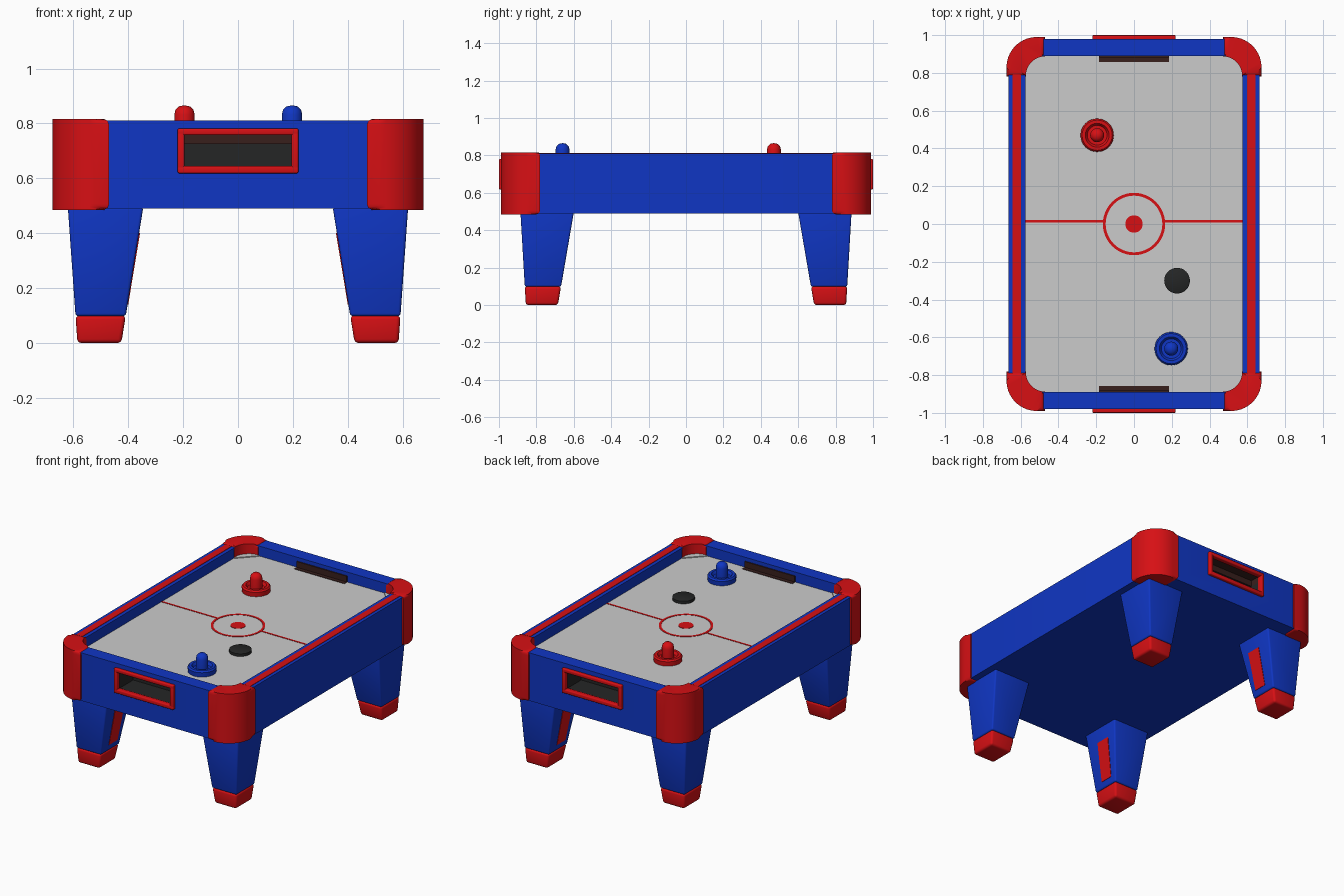
import bpy, bmesh
from math import sin, cos, pi

if "Cube" in bpy.data.objects:
    bpy.data.objects.remove(bpy.data.objects["Cube"], do_unlink=True)


def material(name, rgb):
    m = bpy.data.materials.new(name)
    m.use_nodes = True
    m.diffuse_color = (*rgb, 1)
    bsdf = m.node_tree.nodes["Principled BSDF"]
    bsdf.inputs["Base Color"].default_value = (*rgb, 1)
    bsdf.inputs["Roughness"].default_value = 0.6
    return m


BLUE = material("royal blue", (0.005, 0.037, 0.55))
RED = material("bright red", (0.68, 0.005, 0.007))
WHITE = material("light grey", (0.6, 0.6, 0.6))
DARK = material("charcoal", (0.018, 0.019, 0.019))
BROWN = material("dark brown", (0.04, 0.014, 0.012))

FIELD = 0.744
RIM = 0.81


def finish(name, bm, mat, smooth=True):
    bmesh.ops.recalc_face_normals(bm, faces=bm.faces)
    mesh = bpy.data.meshes.new(name)
    bm.to_mesh(mesh)
    bm.free()
    mesh.materials.append(mat)
    ob = bpy.data.objects.new(name, mesh)
    bpy.context.collection.objects.link(ob)
    if smooth:
        shade(ob)
    return ob


def shade(ob):
    bpy.ops.object.select_all(action="DESELECT")
    ob.select_set(True)
    bpy.context.view_layer.objects.active = ob
    bpy.ops.object.shade_smooth_by_angle(angle=0.6)


def loft(name, low, high, z0, z1, mat, bevel=0, sides=False):
    """Solid between two matching outlines, with rounded cap edges (and sides)."""
    bm = bmesh.new()
    a = [bm.verts.new((x, y, z0)) for x, y in low]
    b = [bm.verts.new((x, y, z1)) for x, y in high]
    bm.faces.new(a)
    bm.faces.new(b)
    for i in range(len(a)):
        j = (i + 1) % len(a)
        bm.faces.new((a[i], a[j], b[j], b[i]))
    if bevel:
        bm.edges.ensure_lookup_table()
        edges = [e for e in bm.edges
                 if sides or abs(e.verts[0].co.z - e.verts[1].co.z) < 1e-6]
        bmesh.ops.bevel(bm, geom=edges, offset=bevel, segments=3,
                        profile=0.5, affect="EDGES")
    return finish(name, bm, mat)


def rect(x0, x1, y0, y1):
    return [(x0, y0), (x1, y0), (x1, y1), (x0, y1)]


def box(name, x, y, z, mat, bevel=0):
    pts = rect(min(x), max(x), min(y), max(y))
    return loft(name, pts, pts, z[0], z[1], mat, bevel, True)


def arc(cx, cy, r, start, end, n=10):
    return [(cx + r * cos(start + (end - start) * i / n),
             cy + r * sin(start + (end - start) * i / n)) for i in range(n + 1)]


def rounded(hx, hy, r):
    pts = []
    for k, (sx, sy) in enumerate([(1, 1), (-1, 1), (-1, -1), (1, -1)]):
        pts += arc(sx * (hx - r), sy * (hy - r), r, k * pi / 2, (k + 1) * pi / 2)
    return pts


def lathe(name, profile, x, y, z, mat, n=32):
    bm = bmesh.new()
    verts = [bm.verts.new((r, 0, h)) for r, h in profile]
    edges = [bm.edges.new(p) for p in zip(verts, verts[1:])]
    bmesh.ops.spin(bm, geom=verts + edges, axis=(0, 0, 1), cent=(0, 0, 0),
                   angle=2 * pi, steps=n)
    bmesh.ops.remove_doubles(bm, verts=bm.verts, dist=1e-5)
    bmesh.ops.translate(bm, verts=bm.verts, vec=(x, y, z))
    return finish(name, bm, mat)


def cut(ob, cutter):
    mod = ob.modifiers.new("cut", "BOOLEAN")
    mod.operation = "DIFFERENCE"
    mod.solver = "EXACT"
    mod.material_mode = "TRANSFER"
    mod.object = cutter
    bpy.context.view_layer.update()
    result = ob.evaluated_get(bpy.context.evaluated_depsgraph_get())
    mesh = bpy.data.meshes.new_from_object(result)
    ob.modifiers.clear()
    ob.data = mesh
    bpy.data.objects.remove(cutter, do_unlink=True)


# Table body: rounded block hollowed for the playing field
outline = rounded(0.665, 0.98, 0.17)
body = loft("table_body", outline, outline, 0.49, RIM, BLUE, 0.012)
well = rounded(0.575, 0.89, 0.07)
cut(body, loft("well_cutter", well, well, 0.735, 0.9, BLUE))
for s in (-1, 1):
    cut(body, box("tray_cutter", (-0.2, 0.2), (s * 0.82, s * 1.1), (0.64, 0.725), DARK))
    cut(body, box("slot_cutter", (-0.2, 0.2), (s * 0.9, s * 1.1), (0.70, 0.765), BROWN))
shade(body)

# Playing field and its markings
bed = rounded(0.574, 0.889, 0.07)
loft("playing_field", bed, bed, 0.734, FIELD, WHITE)
for s in (-1, 1):
    box("centre_line", (s * 0.16, s * 0.574), (0.009, 0.021), (FIELD, FIELD + 0.002), RED)
lathe("centre_circle", [(0.15, 0), (0.165, 0), (0.165, 0.002), (0.15, 0.002), (0.15, 0)],
      0, 0, FIELD, RED, 48)
lathe("centre_spot", [(0, 0), (0.046, 0), (0.046, 0.002), (0, 0.002)], 0, 0, FIELD, RED)

# Red strips along the side rails
for s in (-1, 1):
    box("rail_strip", (s * 0.598, s * 0.644), (-0.8, 0.8), (RIM - 0.004, RIM + 0.003), RED)

# Goals at both ends: outer frame and inner mouth
for s in (-1, 1):
    ys = (s * 0.965, s * 1.0)
    for z in ((0.618, 0.645), (0.757, 0.782)):
        box("goal_frame_bar", (-0.22, 0.22), ys, z, RED, 0.006)
    for t in (-1, 1):
        box("goal_frame_post", (t * 0.195, t * 0.22), ys, (0.618, 0.782), RED, 0.006)
    box("goal_mouth", (-0.185, 0.185), (s * 0.882, s * 0.892), (FIELD, 0.785), BROWN)
    box("goal_slot", (-0.185, 0.185), (s * 0.857, s * 0.89), (FIELD, FIELD + 0.003), BROWN)

# Corner guards, legs and feet, mirrored to all four corners
guard = ([(0.47, 0.99)] + arc(0.515, 0.83, 0.16, pi / 2, 0)
         + [(0.675, 0.78), (0.572, 0.78)] + arc(0.472, 0.787, 0.1, 0, pi / 2))
fillet = [(0.46, 0.885), (0.57, 0.77), (0.57, 0.885)]
top, ankle, sole = (rect(0.345, 0.62, 0.60, 0.885), rect(0.409, 0.592, 0.668, 0.862),
                    rect(0.425, 0.585, 0.685, 0.856))
panel_low, panel_high = rect(0.4, 0.43, 0.70, 0.79), rect(0.357, 0.39, 0.68, 0.78)
for sx in (-1, 1):
    for sy in (-1, 1):
        def flip(pts):
            return [(sx * x, sy * y) for x, y in pts]
        loft("corner_guard", flip(guard), flip(guard), 0.485, 0.816, RED, 0.022)
        loft("corner_plate", flip(fillet), flip(fillet), FIELD, FIELD + 0.006, WHITE)
        loft("leg", flip(ankle), flip(top), 0.098, 0.495, BLUE, 0.01, True)
        loft("foot", flip(sole), flip(ankle), 0, 0.1, RED, 0.014, True)
        loft("leg_panel", flip(panel_low), flip(panel_high), 0.14, 0.4, RED)

# Strikers and puck
striker = [(0, 0), (0.086, 0), (0.088, 0.03), (0.08, 0.04), (0.063, 0.04), (0.052, 0.022),
           (0.037, 0.022), (0.037, 0.088), (0.033, 0.105), (0.02, 0.118), (0, 0.122)]
lathe("red_striker", striker, -0.195, 0.47, FIELD, RED)
lathe("blue_striker", striker, 0.197, -0.66, FIELD, BLUE)
lathe("puck", [(0, 0), (0.068, 0), (0.068, 0.018), (0.062, 0.022), (0, 0.022)],
      0.228, -0.30, FIELD, DARK)
